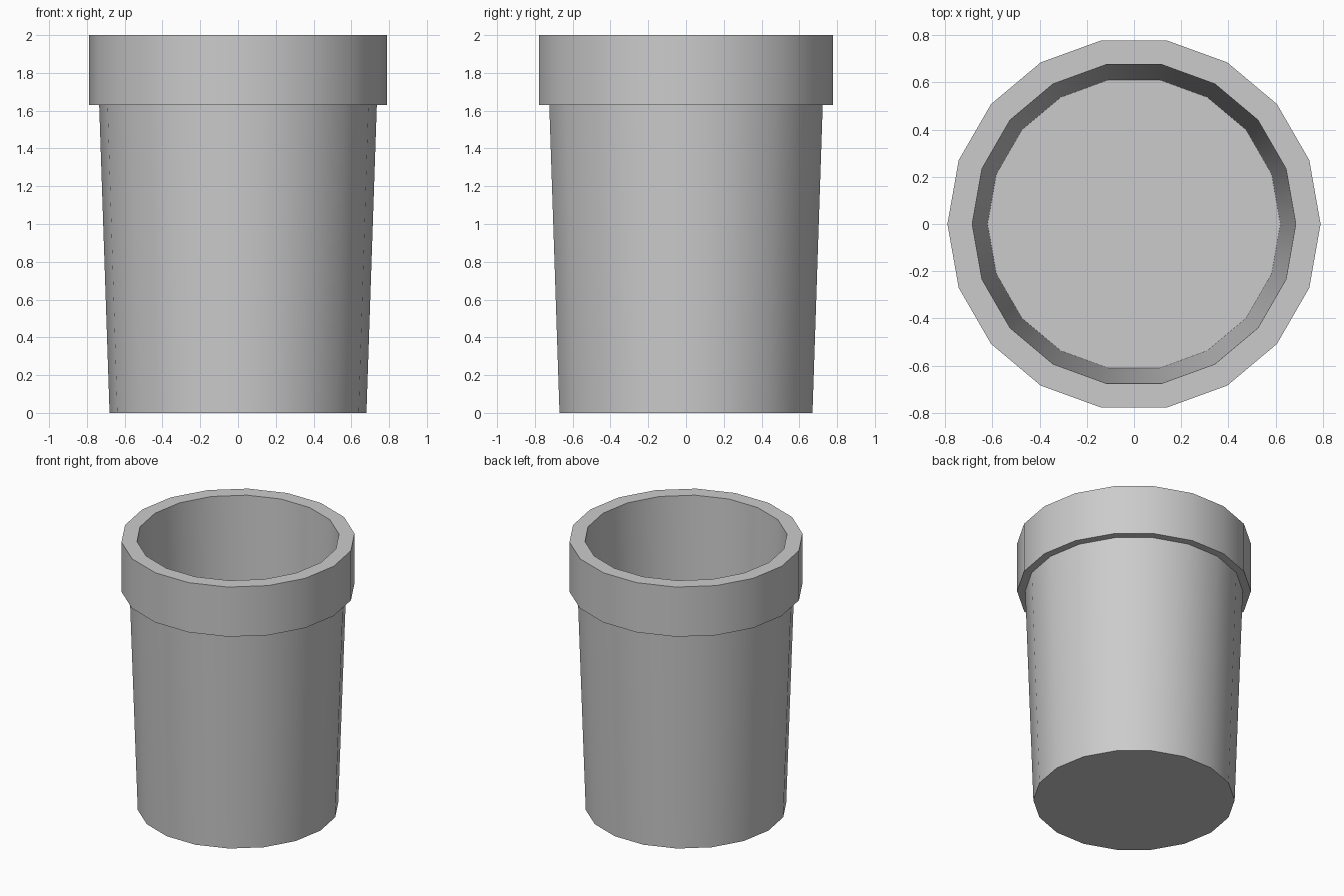
import bpy, bmesh, math

if "Cube" in bpy.data.objects:
    bpy.data.objects.remove(bpy.data.objects["Cube"])

SIDES = 18

# Pot profile (radius, height): outside from the base, over the rim, down to the inner floor
PROFILE = [(0.68, 0.0), (0.735, 1.63), (0.79, 1.63), (0.79, 2.0), (0.685, 2.0), (0.62, 0.06)]

bm = bmesh.new()
rings = []
for r, z in PROFILE:
    rings.append([bm.verts.new((r * math.cos(2 * math.pi * i / SIDES),
                                r * math.sin(2 * math.pi * i / SIDES), z))
                  for i in range(SIDES)])

# Walls and rim
for a, b in zip(rings, rings[1:]):
    for i in range(SIDES):
        j = (i + 1) % SIDES
        bm.faces.new((a[i], a[j], b[j], b[i]))

# Base underside and inner floor
bm.faces.new(rings[0][::-1])
bm.faces.new(rings[-1])
bmesh.ops.recalc_face_normals(bm, faces=bm.faces)

mesh = bpy.data.meshes.new("plant_pot")
bm.to_mesh(mesh)
bm.free()
pot = bpy.data.objects.new("plant_pot", mesh)
bpy.context.collection.objects.link(pot)

# Smooth round walls, crisp rim and base edges
bpy.context.view_layer.objects.active = pot
pot.select_set(True)
bpy.ops.object.shade_smooth_by_angle(angle=math.radians(30))
